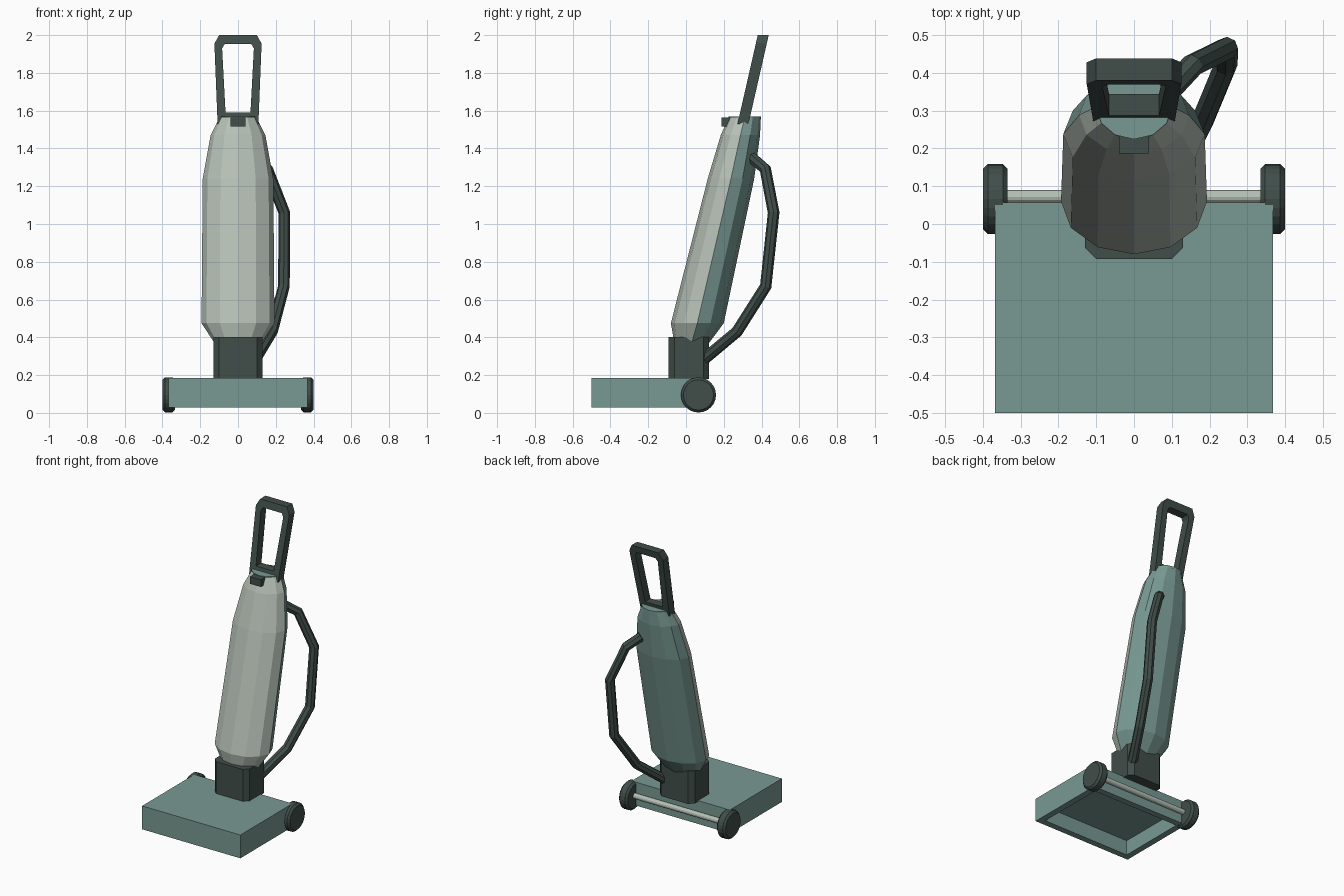
import bpy, bmesh, math
from mathutils import Matrix

if "Cube" in bpy.data.objects:
    bpy.data.objects.remove(bpy.data.objects["Cube"])


def material(name, rgb):
    m = bpy.data.materials.new(name)
    m.diffuse_color = (*rgb, 1)
    m.use_nodes = True
    m.node_tree.nodes["Principled BSDF"].inputs["Base Color"].default_value = m.diffuse_color
    return m


TEAL = material("teal", (0.19, 0.32, 0.29))
PALE = material("pale", (0.47, 0.53, 0.47))
DARK = material("dark", (0.052, 0.076, 0.068))


def finish(name, bm, mat):
    bmesh.ops.recalc_face_normals(bm, faces=bm.faces)
    me = bpy.data.meshes.new(name)
    bm.to_mesh(me)
    bm.free()
    me.materials.append(mat)
    ob = bpy.data.objects.new(name, me)
    bpy.context.collection.objects.link(ob)
    return ob


def loft(name, rings, mat):
    """Skin closed rings of points and cap both ends."""
    bm = bmesh.new()
    rows = [[bm.verts.new(p) for p in r] for r in rings]
    n = len(rows[0])
    for a, b in zip(rows, rows[1:]):
        for i in range(n):
            j = (i + 1) % n
            bm.faces.new((a[i], a[j], b[j], b[i]))
    bm.faces.new(rows[0])
    bm.faces.new(rows[-1])
    return finish(name, bm, mat)


def box(name, x, y, z, mat):
    bm = bmesh.new()
    bmesh.ops.create_cube(bm, size=1)
    for v in bm.verts:
        v.co = [lo + (c + 0.5) * (hi - lo) for c, (lo, hi) in zip(v.co, (x, y, z))]
    return finish(name, bm, mat)


def rectangle(x, y0, y1, z):
    return [(-x, y0, z), (x, y0, z), (x, y1, z), (-x, y1, z)]


def cylinder(name, radius, depth, sides, loc, mat, bevel=0):
    bm = bmesh.new()
    bmesh.ops.create_cone(bm, cap_ends=True, segments=sides, radius1=radius,
                          radius2=radius, depth=depth)
    if bevel:
        rims = [e for e in bm.edges if any(len(f.verts) > 4 for f in e.link_faces)]
        bmesh.ops.bevel(bm, geom=rims, offset=bevel, segments=1, affect='EDGES')
    bmesh.ops.transform(bm, matrix=Matrix.Translation(loc) @ Matrix.Rotation(math.pi / 2, 4, 'Y'),
                        verts=bm.verts)
    return finish(name, bm, mat)


# Floor head: lofted from the top, round the flat rim and up into the hollow
W, F, B, RIM = 0.368, -0.5, 0.057, 0.042
loft("floor_head", [rectangle(W, F, B, 0.186), rectangle(W, F, B, 0.028),
                    rectangle(W - RIM, F + RIM, B - RIM, 0.028),
                    rectangle(W - RIM, F + RIM, B - RIM, 0.128)], TEAL)

# Wheels and axle
for side, s in (("left", -1), ("right", 1)):
    cylinder(side + "_wheel", 0.093, 0.065, 24, (s * 0.3665, 0.066, 0.095), DARK, 0.013)
cylinder("axle", 0.018, 0.7, 12, (0, 0.072, 0.1), PALE)

# Neck with chamfered upright corners
x, y0, y1, c = 0.13, -0.092, 0.122, 0.03
outline = [(-x + c, y0), (x - c, y0), (x, y0 + c), (x, y1 - c),
           (x - c, y1), (-x + c, y1), (-x, y1 - c), (-x, y0 + c)]
loft("neck", [[(px, py, z) for px, py in outline] for z in (0.18, 0.402)], DARK)

# Leaning body: z, centre y, half width, half depth
SECTIONS = [(0.37, 0.03, 0.125, 0.092), (0.475, 0.06, 0.193, 0.14),
            (1.24, 0.238, 0.187, 0.123), (1.47, 0.288, 0.145, 0.104),
            (1.56, 0.31, 0.10, 0.086)]


def arc(section, start, count):
    z, cy, rx, ry = section
    return [(rx * math.cos(a), cy + ry * math.sin(a), z)
            for a in (start + i * math.pi / 6 for i in range(count))]


loft("dust_bag", [arc(s, math.pi, 7) for s in SECTIONS], PALE)
loft("back_shell", [arc(s, 0, 7) for s in SECTIONS], TEAL)
loft("top_cap", [arc((z, 0.31, 0.10, 0.086), 0, 12) for z in (1.555, 1.568)], TEAL)

# Bag latch
box("latch", (-0.04, 0.04), (0.187, 0.24), (1.515, 1.564), DARK)

# Loop handle: half outlines mirrored, then sheared backwards
outer = [(0.108, 1.53), (0.125, 1.955), (0.10, 2.0)]
inner = [(0.066, 1.59), (0.084, 1.93), (0.07, 1.953)]


def handle_loop(half, offset):
    pts = half + [(-px, pz) for px, pz in reversed(half)]
    return [(px, 0.275 + 0.228 * (pz - 1.54) + offset, pz) for px, pz in pts]


bm = bmesh.new()
loops = [[bm.verts.new(p) for p in handle_loop(h, o)]
         for h, o in ((outer, 0), (outer, 0.058), (inner, 0.058), (inner, 0))]
for a, b in zip(loops, loops[1:] + loops[:1]):
    for i in range(6):
        j = (i + 1) % 6
        bm.faces.new((a[i], a[j], b[j], b[i]))
finish("handle", bm, DARK)

# Hose from the neck to the upper back of the shell
path = [(0.09, 0.35, 1.35), (0.155, 0.42, 1.29), (0.245, 0.464, 1.06),
        (0.243, 0.422, 0.67), (0.18, 0.27, 0.43), (0.09, 0.09, 0.28)]
cu = bpy.data.curves.new("hose", 'CURVE')
cu.dimensions = '3D'
cu.fill_mode = 'FULL'
cu.bevel_depth = 0.031
cu.bevel_resolution = 2
cu.use_fill_caps = True
sp = cu.splines.new('POLY')
sp.points.add(len(path) - 1)
for p, co in zip(sp.points, path):
    p.co = (*co, 1)
sp.use_smooth = False
cu.materials.append(DARK)
bpy.context.collection.objects.link(bpy.data.objects.new("hose", cu))
